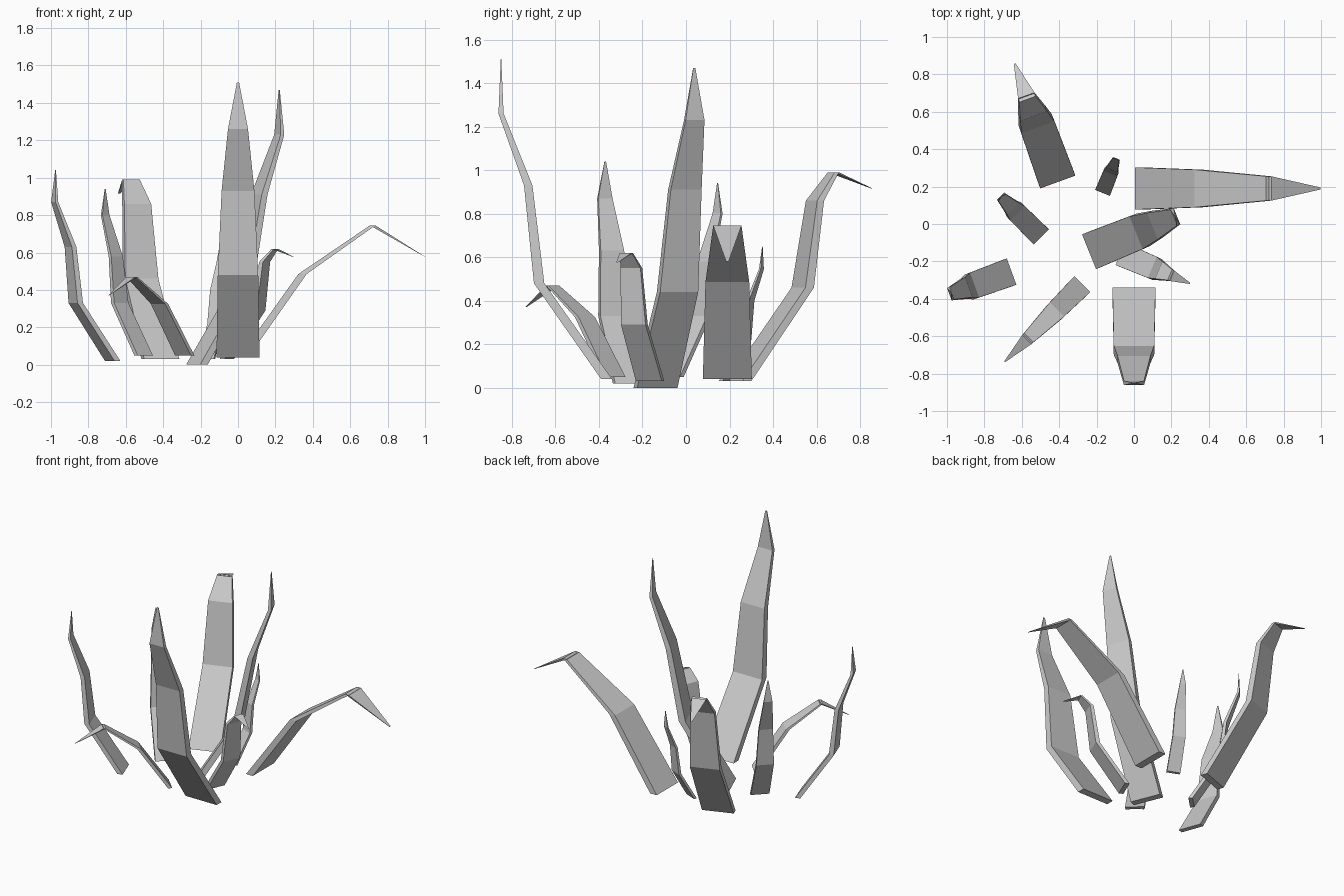
import bpy, bmesh
from math import radians, cos, sin
from mathutils import Vector

if "Cube" in bpy.data.objects:
    bpy.data.objects.remove(bpy.data.objects["Cube"])


def blade(name, x, y, heading, width, path):
    """Bent leaf: level rectangular rings along (outward, height) points, tapering to a tip."""
    a = radians(heading)
    out = Vector((cos(a), sin(a), 0))
    side = Vector((-sin(a), cos(a), 0))
    bm = bmesh.new()
    rings = []
    for i, (d, z) in enumerate(path):
        t = i / (len(path) - 1)
        w = width * (1 - 0.95 * t * t) / 2
        th = w * 0.22
        c = Vector((x, y, z)) + out * d
        rings.append([bm.verts.new(c + side * (w * s) + out * (th * o))
                      for s, o in ((-1, -1), (-1, 1), (1, 1), (1, -1))])
    for lo, hi in zip(rings, rings[1:]):
        for k in range(4):
            n = (k + 1) % 4
            bm.faces.new((lo[k], lo[n], hi[n], hi[k]))
    bm.faces.new(rings[0][::-1])
    bm.faces.new(rings[-1])
    bmesh.ops.recalc_face_normals(bm, faces=bm.faces)
    mesh = bpy.data.meshes.new(name)
    bm.to_mesh(mesh)
    bm.free()
    ob = bpy.data.objects.new(name, mesh)
    bpy.context.collection.objects.link(ob)


# Upright leaves
blade("leaf_center", -0.22, -0.14, 22, 0.20,
      [(0, 0), (0.27, 0.44), (0.36, 0.91), (0.475, 1.23), (0.475, 1.47)])
blade("leaf_front", 0, -0.365, -90, 0.23,
      [(0, 0.04), (0.31, 0.48), (0.36, 0.93), (0.485, 1.26), (0.485, 1.51)])
blade("leaf_far_left", -0.67, -0.26, 200, 0.15,
      [(0, 0.02), (0.21, 0.33), (0.24, 0.63), (0.33, 0.87), (0.325, 1.04)])
blade("leaf_left", -0.505, -0.06, 135, 0.115,
      [(0, 0.05), (0.18, 0.33), (0.21, 0.58), (0.29, 0.80), (0.29, 0.94)])
blade("leaf_small_back", -0.165, 0.175, 68, 0.085,
      [(0, 0.03), (0.11, 0.22), (0.13, 0.40), (0.185, 0.545), (0.19, 0.65)])

# Leaves with hooked, drooping tips
blade("leaf_back_hooked", -0.415, 0.245, 110, 0.20,
      [(0, 0.03), (0.31, 0.46), (0.37, 0.86), (0.46, 0.99), (0.65, 0.915)])
blade("leaf_small_hooked", -0.06, -0.165, -23, 0.13,
      [(0, 0.03), (0.185, 0.29), (0.22, 0.55), (0.28, 0.62), (0.39, 0.575)])

# Low arching leaves
blade("leaf_right_arched", 0.03, 0.19, 0, 0.225,
      [(0, 0.04), (0.315, 0.485), (0.69, 0.745), (0.965, 0.58)])
blade("leaf_front_left_arched", -0.285, -0.33, 225, 0.12,
      [(0, 0.05), (0.19, 0.325), (0.40, 0.47), (0.575, 0.37)])
